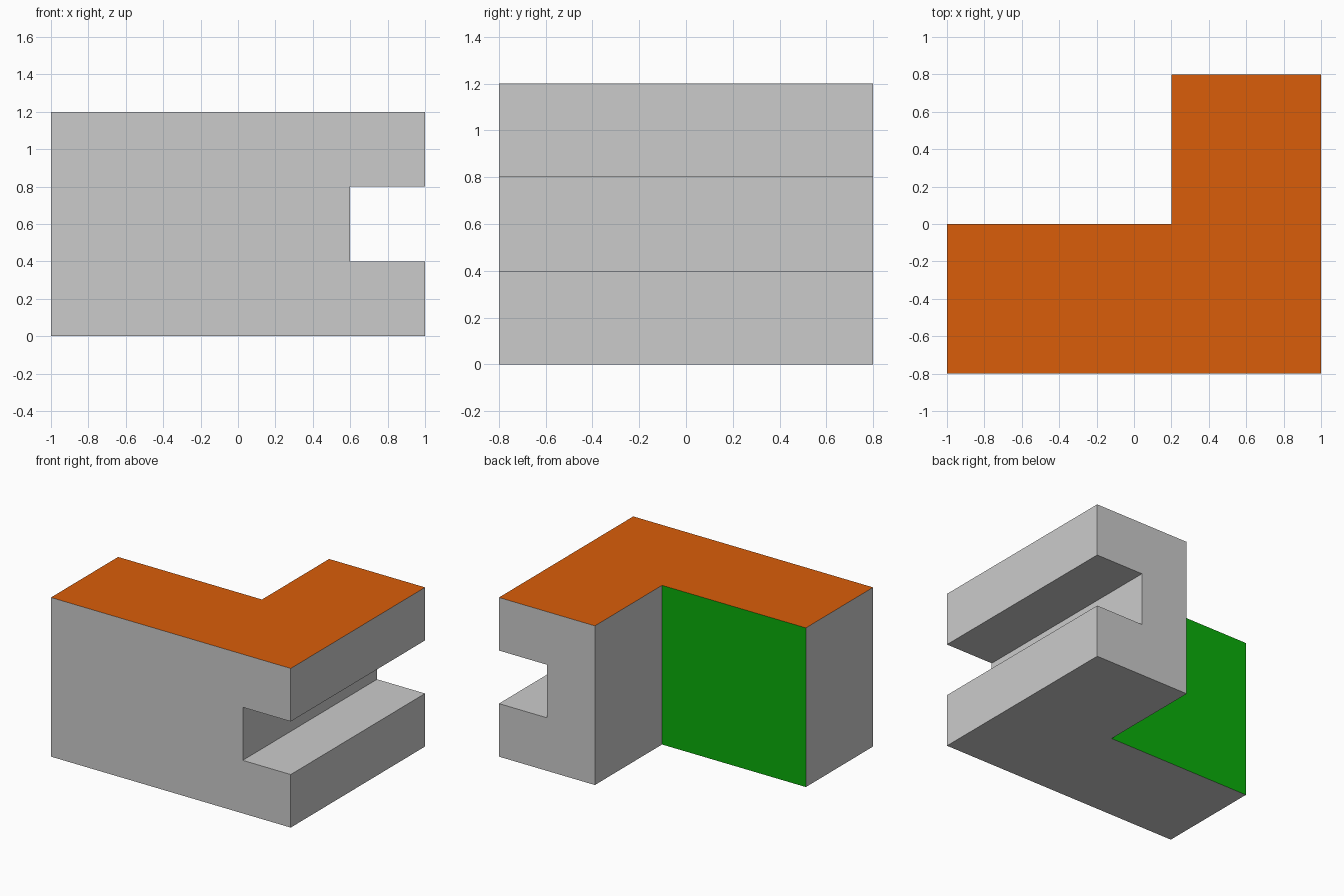
import bpy
import bmesh
from mathutils import Vector

if "Cube" in bpy.data.objects:
    bpy.data.objects.remove(bpy.data.objects["Cube"])


def prism(name, outline, z0, z1):
    """Solid made by extruding an xy outline from z0 to z1."""
    bm = bmesh.new()
    base = bm.faces.new([bm.verts.new((x, y, z0)) for x, y in outline])
    ext = bmesh.ops.extrude_face_region(bm, geom=[base])
    top = [v for v in ext["geom"] if isinstance(v, bmesh.types.BMVert)]
    bmesh.ops.translate(bm, verts=top, vec=(0, 0, z1 - z0))
    bmesh.ops.recalc_face_normals(bm, faces=bm.faces)
    mesh = bpy.data.meshes.new(name)
    bm.to_mesh(mesh)
    bm.free()
    obj = bpy.data.objects.new(name, mesh)
    bpy.context.collection.objects.link(obj)
    return obj


def material(name, color):
    mat = bpy.data.materials.new(name)
    mat.diffuse_color = color
    mat.use_nodes = True
    mat.node_tree.nodes["Principled BSDF"].inputs["Base Color"].default_value = mat.diffuse_color
    return mat


# L-shaped block
block = prism("l_block", [(-1, -0.8), (1, -0.8), (1, 0.8),
                          (0.2, 0.8), (0.2, 0), (-1, 0)], 0, 1.2)

# Slot running the full depth of the right side
cutter = prism("slot_cutter", [(0.6, -1), (1.2, -1), (1.2, 1), (0.6, 1)], 0.4, 0.8)
cutter.hide_render = True
cut = block.modifiers.new("slot", "BOOLEAN")
cut.operation = "DIFFERENCE"
cut.solver = "EXACT"
cut.object = cutter
bpy.context.view_layer.objects.active = block
bpy.ops.object.modifier_apply(modifier=cut.name)
bpy.data.objects.remove(cutter)

# Orange top and green inner back wall; slot 0 stays plain grey
mesh = block.data
mesh.materials.clear()
for mat in (None,
            material("orange", (0.70, 0.11, 0.003, 1)),
            material("green", (0.003, 0.42, 0.003, 1))):
    mesh.materials.append(mat)
for face in mesh.polygons:
    face.material_index = 0
    if face.normal.z > 0.9 and face.center.z > 1.19:
        face.material_index = 1
    elif face.normal.y > 0.9 and abs(face.center.y) < 0.01:
        face.material_index = 2
